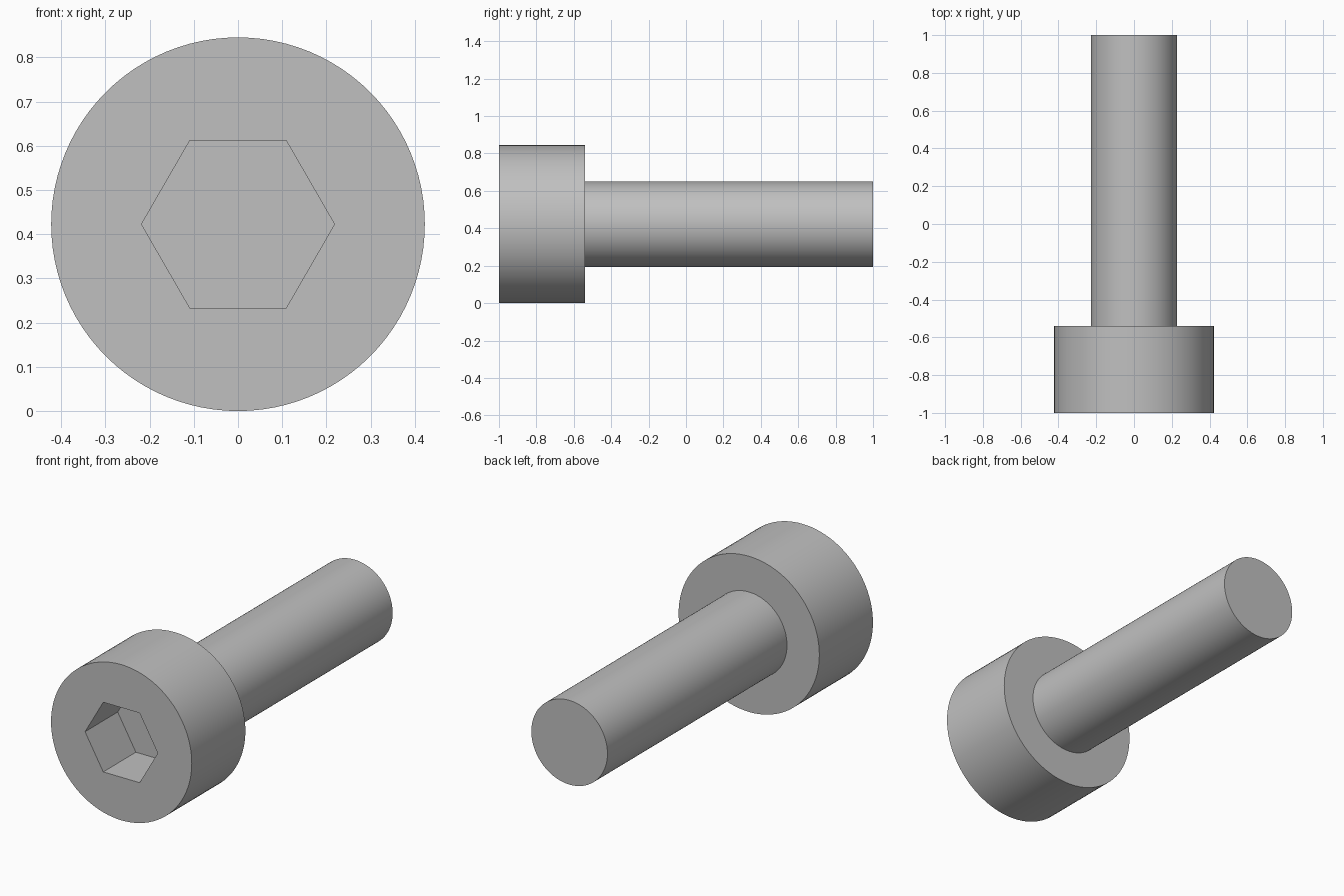
import bpy
import bmesh
from math import cos, sin, pi, radians

if "Cube" in bpy.data.objects:
    bpy.data.objects.remove(bpy.data.objects["Cube"], do_unlink=True)

SEGMENTS = 96
HEAD_R, SHANK_R, HEX_FLAT = 0.4225, 0.2285, 0.189
FRONT, SHOULDER, TIP = -1.0, -0.54, 1.0
SOCKET_FLOOR = FRONT + 0.28

steel = bpy.data.materials.new("steel_grey")
steel.use_nodes = True
GREY = (0.527, 0.527, 0.527, 1)
steel.diffuse_color = GREY
steel.node_tree.nodes["Principled BSDF"].inputs["Base Color"].default_value = GREY


def circle(radius):
    return lambda a: radius


def hexagon(apothem):
    # corners point to the left and right
    return lambda a: apothem / cos(a % (pi / 3) - pi / 6)


def loft(name, rings, cap_first=False, cap_last=False):
    """Skin a chain of (outline, y) rings around the screw axis."""
    bm = bmesh.new()
    loops = []
    for outline, y in rings:
        loop = []
        for i in range(SEGMENTS):
            a = 2 * pi * i / SEGMENTS
            # tiny nudge keeps the corner angles on one side of the modulo
            r = outline(a + 1e-9)
            loop.append(bm.verts.new((r * cos(a), y, HEAD_R + r * sin(a))))
        loops.append(loop)
    for a, b in zip(loops, loops[1:]):
        for i in range(SEGMENTS):
            j = (i + 1) % SEGMENTS
            bm.faces.new((a[i], b[i], b[j], a[j]))
    if cap_first:
        bm.faces.new(loops[0])
    if cap_last:
        bm.faces.new(reversed(loops[-1]))
    mesh = bpy.data.meshes.new(name)
    bm.to_mesh(mesh)
    bm.free()
    mesh.materials.append(steel)
    obj = bpy.data.objects.new(name, mesh)
    bpy.context.collection.objects.link(obj)
    bpy.ops.object.select_all(action="DESELECT")
    obj.select_set(True)
    bpy.context.view_layer.objects.active = obj
    bpy.ops.object.shade_smooth_by_angle(angle=radians(30))
    return obj


# Head with hex socket, open at the back where the shank joins
loft("head", [
    (hexagon(HEX_FLAT), SOCKET_FLOOR),
    (hexagon(HEX_FLAT), FRONT),
    (circle(HEAD_R), FRONT),
    (circle(HEAD_R), SHOULDER),
    (circle(SHANK_R), SHOULDER),
], cap_first=True)

# Plain shank, closed at the tip
loft("shank", [(circle(SHANK_R), SHOULDER), (circle(SHANK_R), TIP)], cap_last=True)
